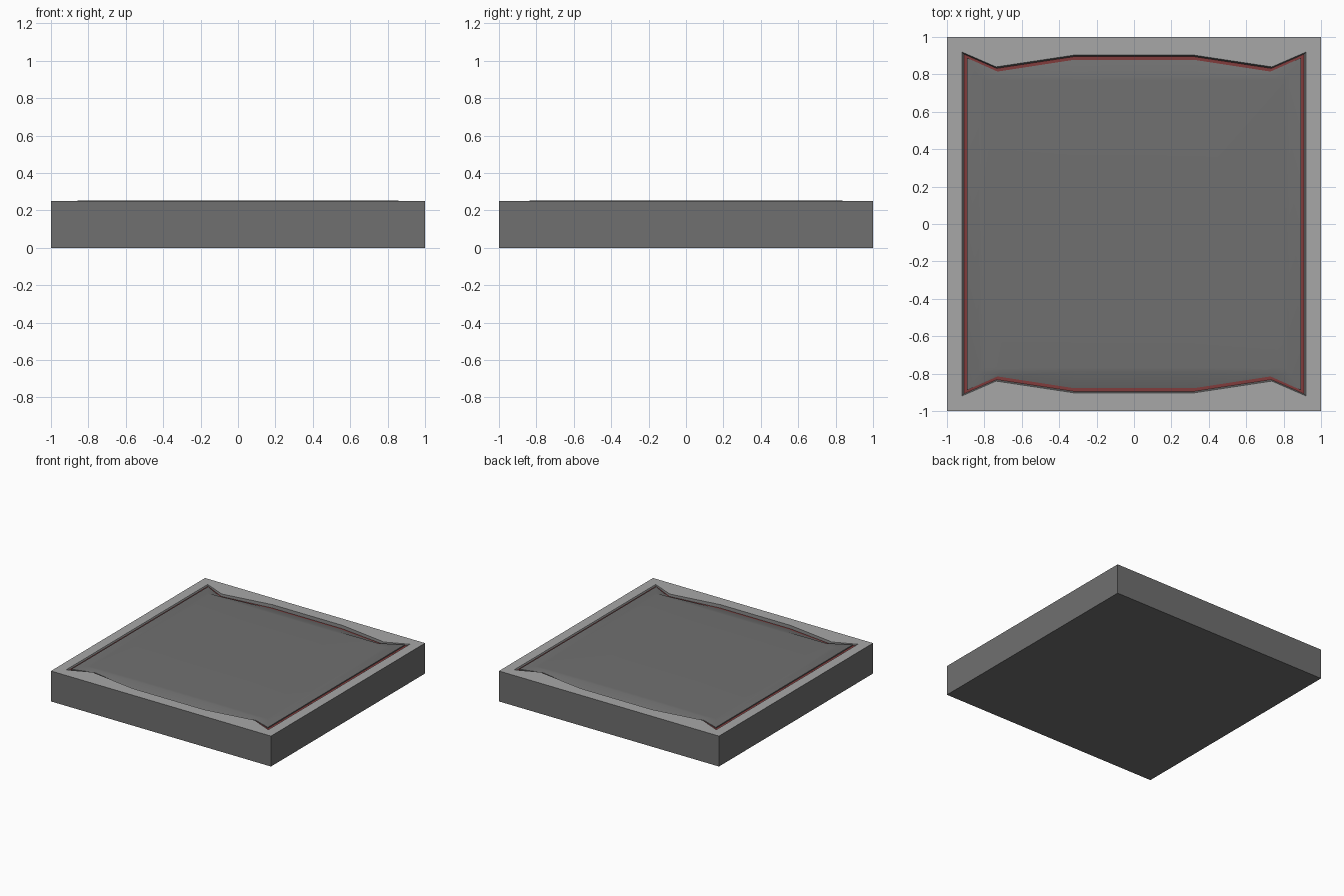
import bpy, bmesh

if "Cube" in bpy.data.objects:
    bpy.data.objects.remove(bpy.data.objects["Cube"])


def material(name, color):
    mat = bpy.data.materials.new(name)
    mat.diffuse_color = (*color, 1)
    mat.use_nodes = True
    mat.node_tree.nodes["Principled BSDF"].inputs["Base Color"].default_value = mat.diffuse_color
    return mat


def loop(corner, notch, mid, heights):
    """12-point outline from three points of one quarter, mirrored in x and y."""
    quarter = [(*p, z) for p, z in zip((corner, notch, mid), heights)]
    back = [(-x, y, z) for x, y, z in quarter] + quarter[::-1]
    return [(x, -y, z) for x, y, z in back] + back[::-1]


def loft(name, loops, mats, bands):
    """Skin stacked loops and cap both ends; bands = material per band, end caps last."""
    bm = bmesh.new()
    rings = [[bm.verts.new(p) for p in pts] for pts in loops]
    for a, b, band in zip(rings, rings[1:], bands):
        for i in range(len(a)):
            j = (i + 1) % len(a)
            bm.faces.new((a[i], a[j], b[j], b[i])).material_index = band
    for ring in (rings[0][::-1], rings[-1]):
        bm.faces.new(ring).material_index = bands[-1]
    bmesh.ops.recalc_face_normals(bm, faces=bm.faces[:])
    mesh = bpy.data.meshes.new(name)
    bm.to_mesh(mesh)
    bm.free()
    for mat in mats:
        mesh.materials.append(mat)
    ob = bpy.data.objects.new(name, mesh)
    bpy.context.collection.objects.link(ob)
    return ob


dark = material("dark_grey", (0.162, 0.162, 0.162))
light = material("rim_grey", (0.39, 0.39, 0.39))
red = material("seam_red", (0.22, 0.045, 0.045))

# Quarter outlines: corner, notch, middle of the edge
SQUARE = ((1, 1), (0.74, 1), (0.32, 1))
RECESS = ((0.919, 0.919), (0.737, 0.84), (0.32, 0.903))
WALL_FOOT = ((0.909, 0.908), (0.734, 0.832), (0.32, 0.895))
PANEL = ((0.893, 0.888), (0.73, 0.815), (0.32, 0.878))
FLAT = ((0.83, 0.79), (0.72, 0.795), (0.32, 0.79))
INNER = ((0.80, 0.765), (0.70, 0.77), (0.32, 0.765))

BASE, TOP, UNDER = (0,) * 3, (0.25,) * 3, (0.2,) * 3
SEAM = (0.242, 0.234, 0.226)     # the seam sinks toward the middle of front and back
EDGE = (0.2505, 0.238, 0.228)

# Slab with light rim, dark recess wall and red seam around the panel
loft("frame",
     [loop(*SQUARE, BASE), loop(*SQUARE, TOP), loop(*RECESS, TOP),
      loop(*WALL_FOOT, SEAM), loop(*PANEL, SEAM), loop(*PANEL, UNDER)],
     (dark, light, red), (0, 1, 0, 2, 2, 0))

# Dark panel with edges sloping softly down into the seam
panel = loft("panel",
             [loop(*PANEL, UNDER), loop(*PANEL, EDGE),
              loop(*FLAT, (0.252,) * 3), loop(*INNER, (0.253,) * 3)],
             (dark,), (0, 0, 0, 0))
bpy.context.view_layer.objects.active = panel
panel.select_set(True)
bpy.ops.object.shade_smooth_by_angle(angle=0.6)
